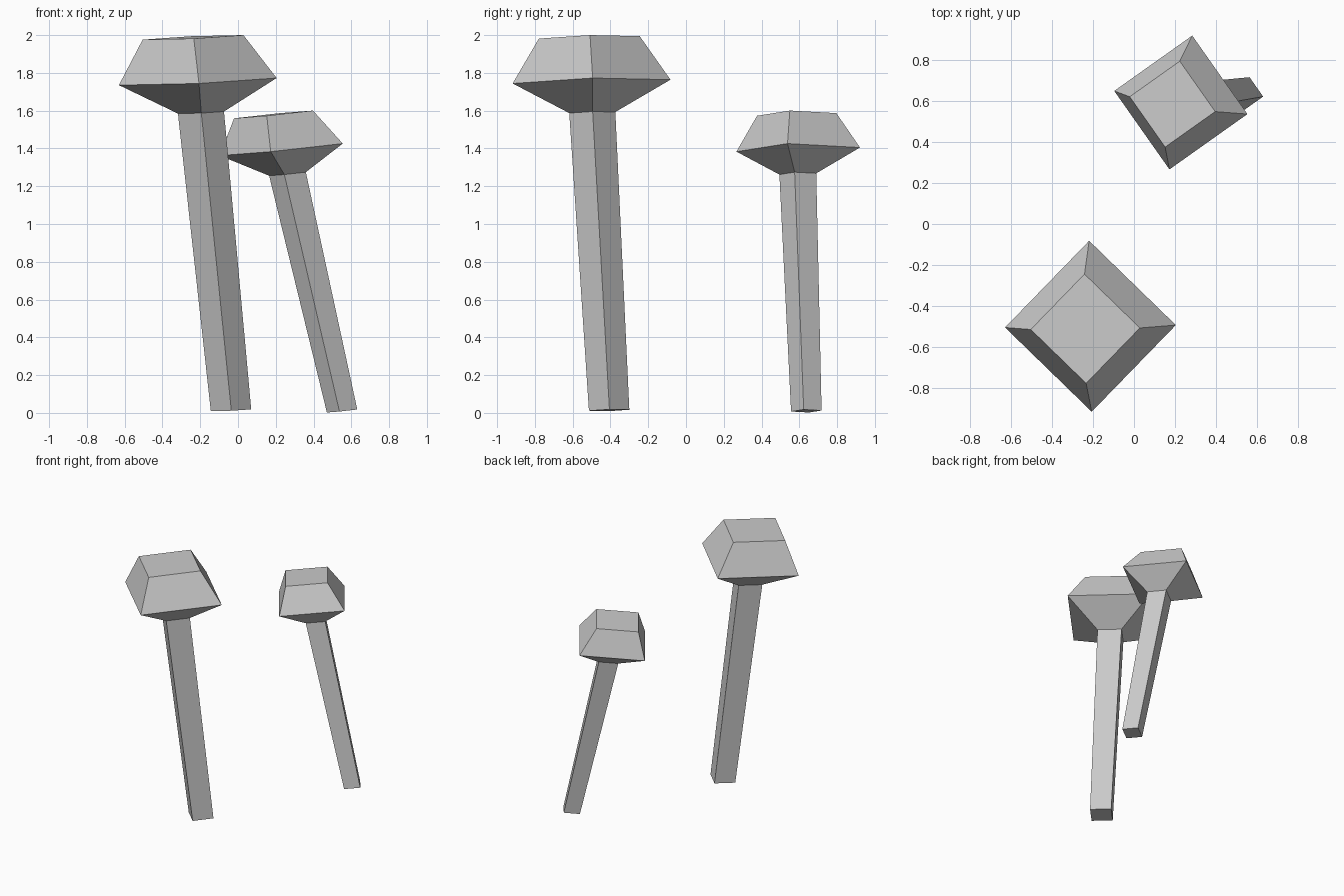
import bpy, bmesh
from math import pi, cos, sin
from mathutils import Vector, Euler

if "Cube" in bpy.data.objects:
    bpy.data.objects.remove(bpy.data.objects["Cube"])


def loft(name, rings, tilt, close_start, close_end):
    """Skin four-sided rings, each given as (centre, radius), sharing one tilt."""
    rot = Euler(tilt, 'XYZ').to_matrix()
    bm = bmesh.new()
    loops = []
    for centre, r in rings:
        loops.append([bm.verts.new(Vector(centre) + rot @ Vector(
            (r * cos(i * pi / 2), r * sin(i * pi / 2), 0))) for i in range(4)])
    for a, b in zip(loops, loops[1:]):
        for i in range(4):
            j = (i + 1) % 4
            bm.faces.new((a[i], a[j], b[j], b[i]))
    if close_start:
        bm.faces.new(loops[0][::-1])
    if close_end:
        bm.faces.new(loops[-1])
    mesh = bpy.data.meshes.new(name)
    bm.to_mesh(mesh)
    bm.free()
    obj = bpy.data.objects.new(name, mesh)
    bpy.context.collection.objects.link(obj)
    return obj


def mushroom(label, foot, neck, brim, crown, tilt):
    # leaning stem, open where it meets the cap
    loft(label + "_stem", [foot, neck], tilt, True, False)
    # cap: sloped underside, wide brim, flat crown
    loft(label + "_cap", [neck, brim, crown], tilt, False, True)


# tall mushroom at the front
mushroom("tall_mushroom",
         ((-0.037, -0.407, 0.014), 0.107),
         ((-0.196, -0.496, 1.590), 0.122),
         ((-0.213, -0.500, 1.754), 0.418),
         ((-0.238, -0.512, 1.988), 0.267),
         (0.024, -0.045, 0.014))

# short mushroom at the back, leaning more
mushroom("short_mushroom",
         ((0.551, 0.637, 0.010), 0.082),
         ((0.262, 0.592, 1.265), 0.099),
         ((0.229, 0.594, 1.394), 0.332),
         ((0.188, 0.586, 1.580), 0.213),
         (0.033, -0.096, -0.172))
